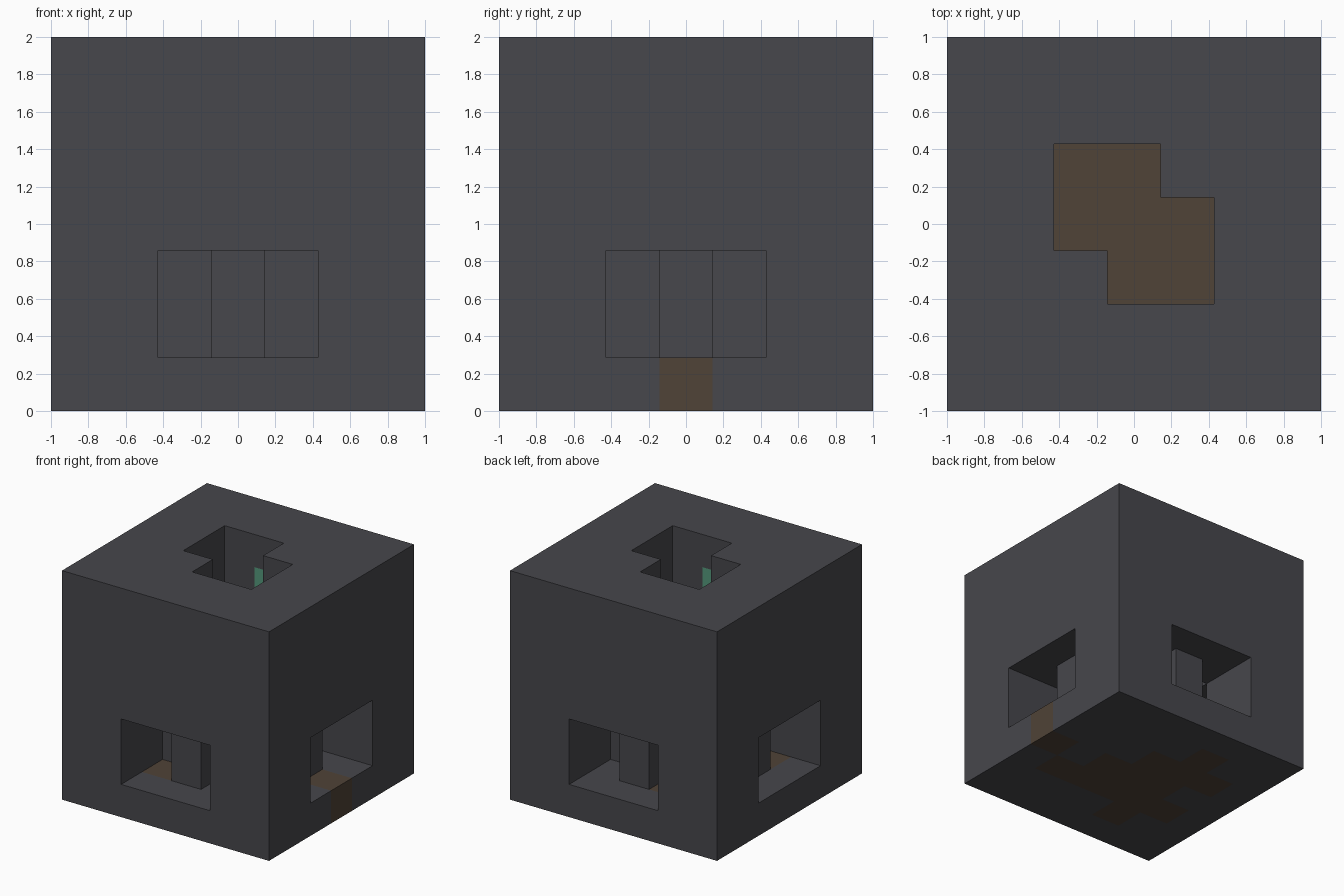
import bpy, bmesh
from mathutils import Vector

cube = bpy.data.objects.get("Cube")
if cube:
    bpy.data.objects.remove(cube, do_unlink=True)

N = 7            # blocks per side
S = 2 / N        # block size
MID = N // 2


def material(name, rgb):
    m = bpy.data.materials.new(name)
    m.use_nodes = True
    m.diffuse_color = (*rgb, 1)
    bsdf = next(n for n in m.node_tree.nodes if n.type == 'BSDF_PRINCIPLED')
    bsdf.inputs["Base Color"].default_value = (*rgb, 1)
    return m


def solid(i, j, k):
    """True where a block stands, on the 7 x 7 x 7 grid."""
    if not all(0 <= c < N for c in (i, j, k)):
        return False
    if k == 0:
        return True
    a, b = i - MID, j - MID
    near, far = sorted((abs(a), abs(b)))
    if far <= 1:                       # central shaft with two corner pillars
        return a * b == 1
    if k <= 2 and near <= 1:           # side passages, each with a middle post
        return far == 2 and near == 0
    return True


# Soil patches of the floor layer
SOIL = {(i, j) for i in (2, 3, 4) for j in (2, 3, 4)} - {(4, 4)}
SOIL |= {(2, 1), (1, 2), (5, 2), (1, 4), (2, 5), (6, 3)}


def kind(i, j, k):
    if k == 0 and (i, j) in SOIL:
        return "soil"
    if k == 5 and sorted((abs(i - MID), abs(j - MID))) == [0, 2]:
        return "gem"
    return "stone"


def build(name, part, mat):
    """Join the exposed sides of all blocks of one kind into clean flat faces."""
    bm = bmesh.new()
    for i in range(N):
        for j in range(N):
            for k in range(N):
                cell = (i, j, k)
                if not solid(*cell) or kind(*cell) != part:
                    continue
                centre = Vector(((i - MID) * S, (j - MID) * S, (k + 0.5) * S))
                for axis in range(3):
                    for sign in (-1, 1):
                        n = Vector((0, 0, 0))
                        n[axis] = sign
                        if solid(*(int(c + d) for c, d in zip(cell, n))):
                            continue
                        u = Vector((0, 0, 0))
                        u[(axis + 1) % 3] = 1
                        v = n.cross(u)
                        corners = (-u - v, u - v, u + v, v - u)
                        bm.faces.new([bm.verts.new(centre + (n + c) * S / 2)
                                      for c in corners])
    bmesh.ops.remove_doubles(bm, verts=bm.verts, dist=0.001)
    bmesh.ops.dissolve_limit(bm, angle_limit=0.01, verts=bm.verts, edges=bm.edges)
    bmesh.ops.triangulate(bm, faces=[f for f in bm.faces if len(f.verts) > 4])
    mesh = bpy.data.meshes.new(name)
    bm.to_mesh(mesh)
    bm.free()
    mesh.materials.append(mat)
    bpy.context.collection.objects.link(bpy.data.objects.new(name, mesh))


build("stone_walls", "stone", material("dark grey stone", (0.063, 0.063, 0.072)))
build("soil_floor", "soil", material("brown soil", (0.079, 0.056, 0.038)))
build("shaft_gems", "gem", material("green gem", (0.09, 0.32, 0.2)))
